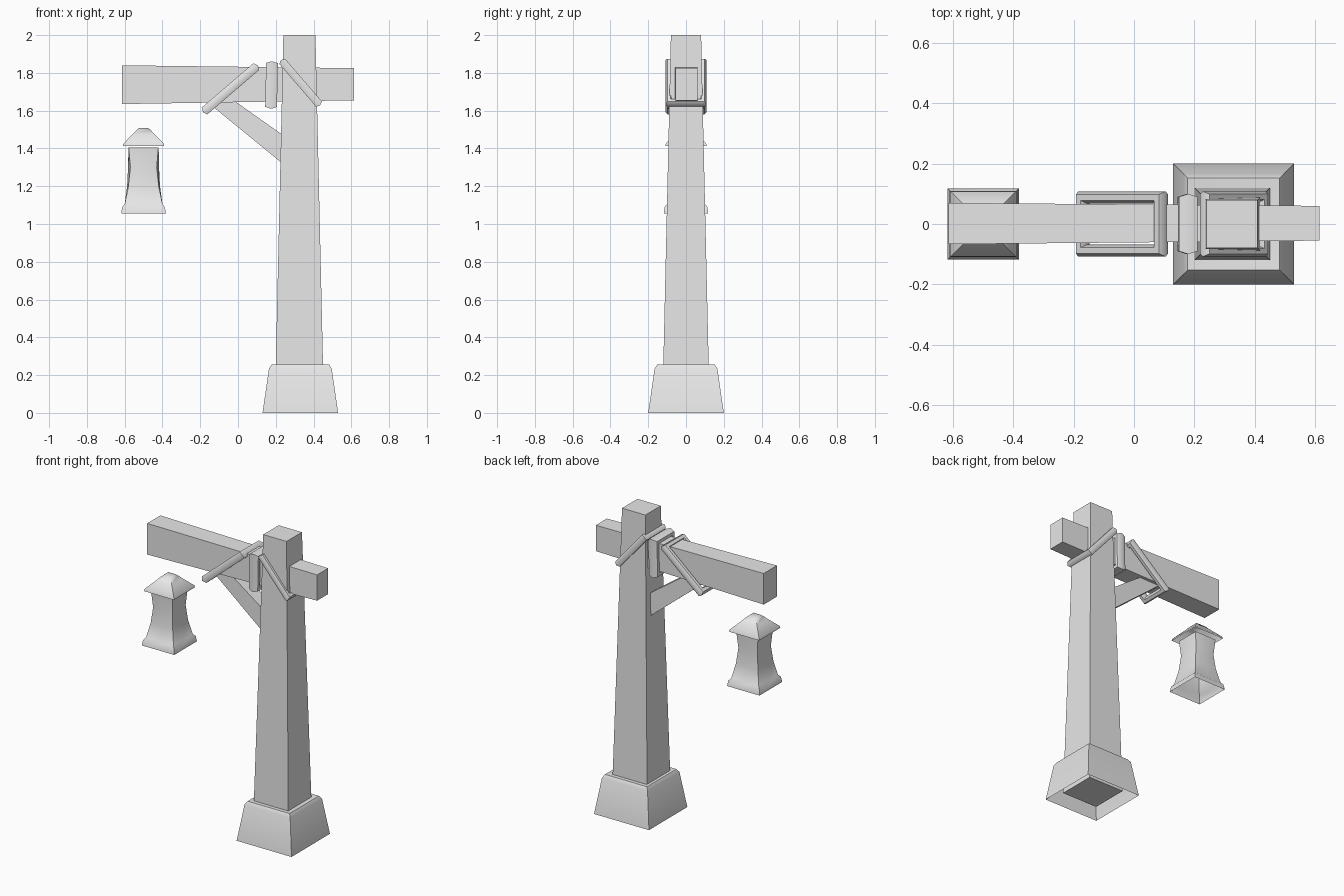
import bpy, bmesh
from math import cos, sin, tau, radians
from mathutils import Vector

cube = bpy.data.objects.get("Cube")
if cube:
    bpy.data.objects.remove(cube, do_unlink=True)

grey = bpy.data.materials.new("plain grey")
grey.use_nodes = True
grey.diffuse_color = (0.8, 0.8, 0.8, 1)
grey.node_tree.nodes["Principled BSDF"].inputs["Base Color"].default_value = (0.8, 0.8, 0.8, 1)


def loft(name, rows, start=True, end=True, loop=False, smooth=None):
    """Skin a list of equal cross-sections, with optional end caps."""
    bm = bmesh.new()
    rings = [[bm.verts.new(p) for p in row] for row in rows]
    pairs = list(zip(rings, rings[1:]))
    if loop:
        pairs.append((rings[-1], rings[0]))
    for a, b in pairs:
        n = len(a)
        for i in range(n):
            j = (i + 1) % n
            bm.faces.new((a[i], a[j], b[j], b[i]))
    if start and not loop:
        bm.faces.new(rings[0][::-1])
    if end and not loop:
        bm.faces.new(rings[-1])
    bmesh.ops.recalc_face_normals(bm, faces=bm.faces)
    mesh = bpy.data.meshes.new(name)
    bm.to_mesh(mesh)
    bm.free()
    mesh.materials.append(grey)
    obj = bpy.data.objects.new(name, mesh)
    bpy.context.collection.objects.link(obj)
    if smooth:
        bpy.ops.object.select_all(action='DESELECT')
        obj.select_set(True)
        bpy.context.view_layer.objects.active = obj
        bpy.ops.object.shade_smooth_by_angle(angle=radians(smooth))
    return obj


CORNERS = [(-1, -1), (1, -1), (1, 1), (-1, 1)]


def square(x, z, hx, hy=None):
    hy = hx if hy is None else hy
    return [(x + sx * hx, sy * hy, z) for sx, sy in CORNERS]


def eight(x, z, half, corner):
    """Square section whose corners are pulled in by a factor."""
    pts = []
    for (ax, ay), (bx, by) in zip(CORNERS, CORNERS[1:] + CORNERS[:1]):
        pts.append((x + ax * half * corner, ay * half * corner, z))
        pts.append((x + (ax + bx) / 2 * half, (ay + by) / 2 * half, z))
    return pts


def rope(name, low, high, width, across, thick):
    """Rectangular band of hexagonal tube, tilted in the xz plane."""
    a, b = Vector((low[0], 0, low[1])), Vector((high[0], 0, high[1]))
    mid, along = (a + b) / 2, (b - a).normalized()
    half = (b - a).length / 2 - thick
    side = along.cross(Vector((0, 1, 0)))
    rows = []
    for su, sy in CORNERS:
        row = []
        for k in range(6):
            t = tau * k / 6
            out = thick * cos(t)
            row.append(mid + along * su * (half + out)
                       + Vector((0, sy * (width + out), 0))
                       + side * across * sin(t))
        rows.append(row)
    loft(name, rows, loop=True, smooth=65)


# Stone foot, open underneath, with a sloping rim
foot = [(0, 0.2), (0.235, 0.166), (0.255, 0.153), (0.25, 0.11)]
loft("foot", [square(0.33, z, h) for z, h in foot],
     start=False, end=False, smooth=25)

# Tapered post
loft("post", [square(0.325, 0.04, 0.13, 0.125), square(0.325, 2, 0.085, 0.08)])

# Crossbeam, slimmer towards the short end
loft("crossbeam", [
    [(-0.615, -0.067, 1.635), (-0.615, 0.07, 1.635),
     (-0.615, 0.07, 1.84), (-0.615, -0.067, 1.84)],
    [(0.615, -0.055, 1.655), (0.615, 0.06, 1.655),
     (0.615, 0.06, 1.825), (0.615, -0.055, 1.825)]])

# Diagonal brace
profile = [(-0.18, 1.66), (-0.03, 1.66), (0.26, 1.455), (0.26, 1.3)]
loft("brace", [[(x, y, z) for x, z in profile] for y in (-0.045, 0.045)])

# Rope bands
rope("beam_rope_slanted", (-0.185, 1.592), (0.105, 1.84), 0.088, 0.027, 0.02)
rope("beam_rope_upright", (0.175, 1.61), (0.18, 1.862), 0.08, 0.036, 0.02)
rope("post_rope", (0.435, 1.628), (0.228, 1.868), 0.09, 0.024, 0.018)

# Hanging lantern: flared hollow body and a separate roof
body = [(1.055, 0.118, 1), (1.09, 0.113, 1), (1.105, 0.1, 1), (1.2, 0.087, 0.92),
        (1.3, 0.082, 0.85), (1.405, 0.08, 0.98)]
loft("lantern_body", [eight(-0.5, z, h, c) for z, h, c in body],
     start=False, end=False, smooth=60)
roof = [(1.412, 0.11), (1.425, 0.107), (1.475, 0.058), (1.5, 0.035), (1.508, 0.025)]
loft("lantern_roof", [square(-0.5, z, h) for z, h in roof],
     start=False, smooth=60)
